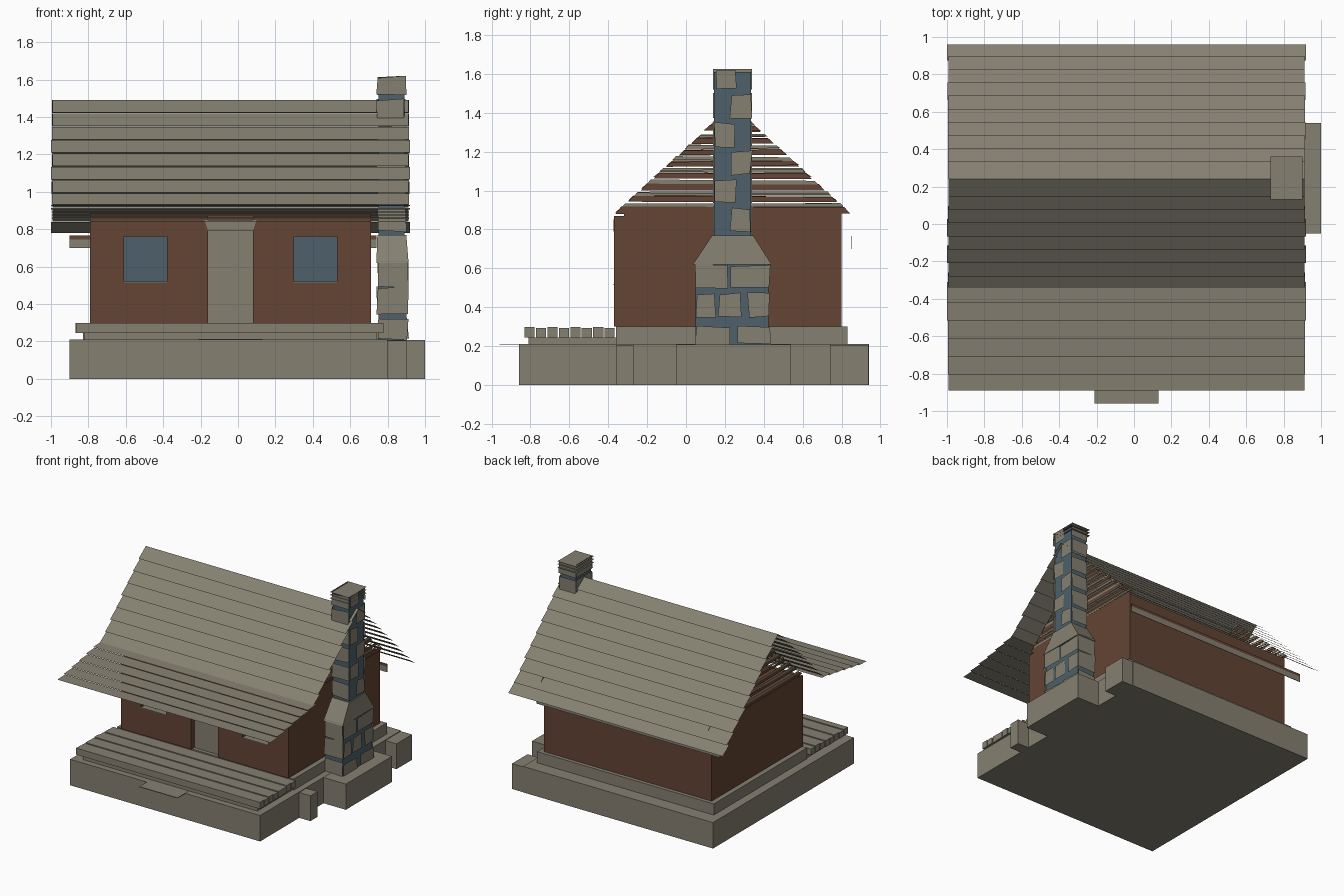
import bpy, bmesh, random
from mathutils import Vector

random.seed(4)
if bpy.data.objects.get("Cube"):
    bpy.data.objects.remove(bpy.data.objects["Cube"])


def material(name, rgb):
    m = bpy.data.materials.new(name)
    m.use_nodes = True
    m.diffuse_color = (*rgb, 1)
    m.node_tree.nodes["Principled BSDF"].inputs["Base Color"].default_value = (*rgb, 1)
    return m


GREY = material("weathered_grey", (0.235, 0.215, 0.165))
BROWN = material("timber_brown", (0.125, 0.058, 0.033))
BLUE = material("slate_blue", (0.075, 0.118, 0.145))


class Part:
    """Collects boxes and flat quads into one named object."""

    def __init__(self, name, mat):
        self.name, self.mat, self.bm = name, mat, bmesh.new()

    def box(self, x0, x1, y0, y1, z0, z1, top=None):
        tx0, tx1, ty0, ty1 = top or (x0, x1, y0, y1)
        low = [(x0, y0, z0), (x1, y0, z0), (x1, y1, z0), (x0, y1, z0)]
        high = [(tx0, ty0, z1), (tx1, ty0, z1), (tx1, ty1, z1), (tx0, ty1, z1)]
        a = [self.bm.verts.new(p) for p in low]
        b = [self.bm.verts.new(p) for p in high]
        self.bm.faces.new(a[::-1])
        self.bm.faces.new(b)
        for i in range(4):
            j = (i + 1) % 4
            self.bm.faces.new((a[i], a[j], b[j], b[i]))
        return self

    def quad(self, *pts):
        self.bm.faces.new([self.bm.verts.new(p) for p in pts])
        return self

    def done(self):
        me = bpy.data.meshes.new(self.name)
        self.bm.to_mesh(me)
        self.bm.free()
        me.materials.append(self.mat)
        ob = bpy.data.objects.new(self.name, me)
        bpy.context.collection.objects.link(ob)


# Stone base with side footings
Part("base", GREY).box(-0.9, 0.8, -0.86, 0.94, 0, 0.21).done()
Part("chimney_footing", GREY).box(0.72, 1, -0.05, 0.54, 0, 0.208).done()
f = Part("side_footings", GREY)
f.box(0.8, 0.9, -0.36, -0.27, 0, 0.205).box(0.8, 0.9, 0.74, 0.938, 0, 0.205).done()
Part("front_step", GREY).box(-0.21, 0.13, -0.96, -0.82, 0.207, 0.212).done()
Part("foundation", GREY).box(-0.83, 0.75, -0.36, 0.83, 0.21, 0.3).done()

# Porch deck of long boards
deck = Part("porch_deck", GREY)
boards = 8
for i in range(boards):
    y = -0.83 + 0.47 * i / boards
    dx = random.uniform(0, 0.012)
    deck.box(-0.87 + dx, 0.78 - dx, y, y + 0.052, 0.245, 0.298 - 0.004 * (i % 2))
deck.box(-0.82, 0.74, -0.81, -0.36, 0.21, 0.245).done()

# Walls, with a front layer leaving the door and window openings
Part("walls", BROWN).box(-0.79, 0.71, -0.32, 0.8, 0.3, 0.885).done()
front = Part("front_wall", BROWN)
for x0, x1 in ((-0.79, -0.61), (-0.38, -0.16), (0.08, 0.3), (0.53, 0.71)):
    front.box(x0, x1, -0.37, -0.32, 0.3, 0.87)
sills = Part("window_sills", GREY)
panes = Part("window_panes", BLUE)
for x0, x1 in ((-0.61, -0.38), (0.3, 0.53)):
    front.box(x0, x1, -0.37, -0.32, 0.3, 0.515)
    front.box(x0, x1, -0.37, -0.32, 0.76, 0.87)
    sills.box(x0, x1, -0.372, -0.32, 0.515, 0.52)
    panes.box(x0, x1, -0.327, -0.32, 0.52, 0.76)
front.done()
sills.done()
panes.done()
Part("door", GREY).box(-0.16, 0.08, -0.33, -0.32, 0.3, 0.79).done()
Part("door_lintel", GREY).box(-0.16, 0.08, -0.373, -0.32, 0.79, 0.85,
                              top=(-0.18, 0.1, -0.373, -0.32)).done()
Part("back_rail", GREY).box(-0.9, 0.74, 0.848, 0.852, 0.7, 0.745).done()
Part("back_rail_top", BROWN).box(-0.9, 0.74, 0.848, 0.852, 0.745, 0.766).done()

# Gable siding: slightly crooked boards with gaps
RIDGE_Y, GABLE_TOP, SLOPE = 0.24, 1.44, 0.92
brown_siding = Part("gable_siding", BROWN)
grey_siding = Part("gable_battens", GREY)


def strip(part, x, z0, z1):
    ends = []
    for z in (z0, z1):
        half = max(GABLE_TOP - z, 0.005) / SLOPE
        ends.append([(x, RIDGE_Y - half, z + random.uniform(-0.006, 0.006)),
                     (x, RIDGE_Y + half, z + random.uniform(-0.006, 0.006))])
    part.quad(ends[0][0], ends[0][1], ends[1][1], ends[1][0])


for x in (-0.785, 0.705):
    for i in range(9):
        z = 0.885 + i * 0.06
        strip(brown_siding, x, z, z + 0.027)
        strip(grey_siding, x, z + 0.029, z + 0.046)
brown_siding.done()
grey_siding.done()


# Roof: flat overlapping boards whose lower edges lift off the slope
def slope(name, start, end, count, lift):
    part = Part(name, GREY)
    a, b = Vector((0, *start)), Vector((0, *end))
    step = (b - a) / count
    normal = Vector((1, 0, 0)).cross(step).normalized()
    if normal.z < 0:
        normal.negate()
    for i in range(count):
        up = a + step * i
        down = up + step * (1.12 if i < count - 1 else 1) + normal * lift
        dx = random.uniform(0, 0.008)
        x0, x1 = -1 + dx, 0.92 - dx
        corners = [Vector((x0, up.y, up.z)), Vector((x1, up.y, up.z)),
                   Vector((x1, down.y, down.z)), Vector((x0, down.y, down.z))]
        if end[0] < start[0]:
            corners.reverse()
        part.quad(*corners)
    part.done()


slope("back_roof", (0.24, 1.49), (0.945, 0.765), 10, 0.02)
slope("front_roof", (0.24, 1.49), (-0.33, 0.92), 8, 0.018)
slope("porch_roof", (-0.31, 0.93), (-0.888, 0.828), 6, 0.013)

# Chimney core and shoulder
core = Part("chimney_core", BLUE)
core.box(0.75, 0.9, 0.05, 0.425, 0.208, 0.62)
core.box(0.75, 0.89, 0.145, 0.335, 0.77, 1.61).done()
Part("chimney_shoulder", GREY).box(0.74, 0.912, 0.035, 0.44, 0.62, 0.77,
                                   top=(0.745, 0.9, 0.135, 0.345)).done()
stones = Part("chimney_stones", GREY)


def j(v):
    return v + random.uniform(-0.007, 0.007)


def side_stone(x, y0, y1, z0, z1):
    pts = [(x, j(y0), j(z0)), (x, j(y1), j(z0)), (x, j(y1), j(z1)), (x, j(y0), j(z1))]
    stones.quad(*pts)


def end_stone(y, x0, x1, z0, z1):
    pts = [(j(x0), y, j(z0)), (j(x1), y, j(z0)), (j(x1), y, j(z1)), (j(x0), y, j(z1))]
    stones.quad(*(pts if y < 0.24 else pts[::-1]))


# Broad lower courses
courses = ((0.215, 0.3, (0.05, 0.22, 0.26, 0.43)),
           (0.35, 0.47, (0.05, 0.15, 0.17, 0.28, 0.32, 0.43)),
           (0.495, 0.615, (0.05, 0.21, 0.23, 0.43)))
for z0, z1, ys in courses:
    for y0, y1 in zip(ys[::2], ys[1::2]):
        side_stone(0.909, y0, y1, z0, z1)
    for y in (0.04, 0.435):
        end_stone(y, 0.745, 0.91, z0, z1 + 0.02)

# Narrow shaft: stones alternate from corner to corner
for i in range(6):
    z0 = 0.79 + i * 0.146
    z1 = min(z0 + 0.118, 1.615)
    y0 = 0.23 if i % 2 == 0 else 0.15
    side_stone(0.899, y0, y0 + 0.105, z0, z1)
    for y in (0.135, 0.345):
        end_stone(y, 0.745, 0.895, z0, z1)
    stones.quad((0.743, 0.34, z0), (0.743, 0.14, z0), (0.743, 0.14, z1 + 0.01), (0.743, 0.34, z1 + 0.01))
stones.done()

# Layered flat cap
cap = Part("chimney_cap", GREY)
for z in (1.57, 1.596, 1.62):
    cap.quad((0.73, 0.13, z), (0.9, 0.13, z), (0.9, 0.36, z), (0.73, 0.36, z))
cap.done()
